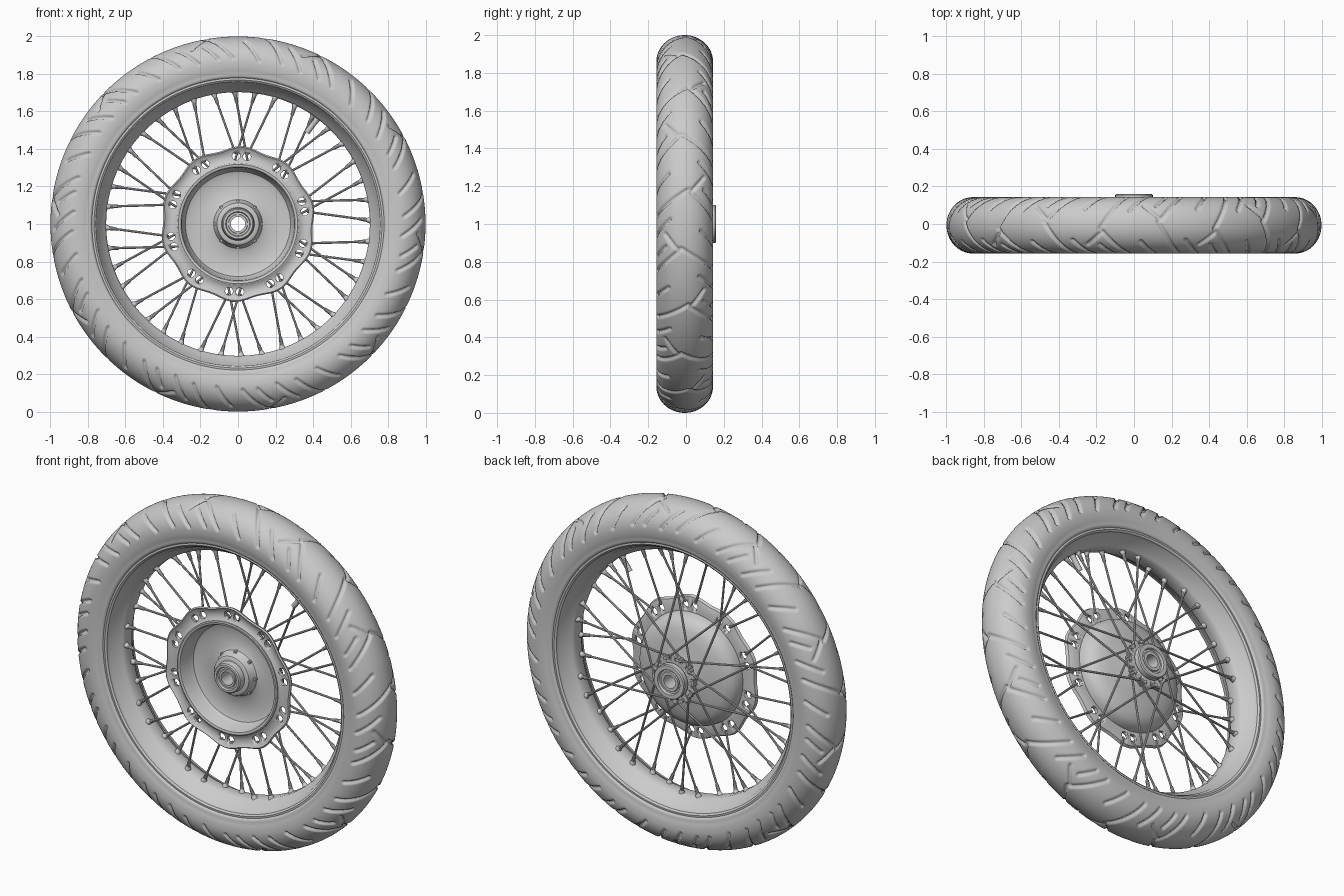
import bpy, bmesh, math
from mathutils import Vector, geometry

cube = bpy.data.objects.get("Cube")
if cube:
    bpy.data.objects.remove(cube, do_unlink=True)

GREY = bpy.data.materials.new("plain grey")
GREY.use_nodes = True
GREY.diffuse_color = (0.6, 0.6, 0.6, 1)
GREY.node_tree.nodes["Principled BSDF"].inputs["Base Color"].default_value = (0.6, 0.6, 0.6, 1)

PAIRS = 10                       # spoke-hole pairs around the hub
STEP = math.tau / PAIRS
START = math.radians(87)


def polar(r, a, y):
    """Point at radius r and angle a around the axle."""
    return Vector((r * math.cos(a), y, 1 + r * math.sin(a)))


def finish(name, bm, angle=35):
    bmesh.ops.recalc_face_normals(bm, faces=bm.faces[:])
    mesh = bpy.data.meshes.new(name)
    bm.to_mesh(mesh)
    bm.free()
    mesh.materials.append(GREY)
    obj = bpy.data.objects.new(name, mesh)
    bpy.context.collection.objects.link(obj)
    bpy.ops.object.select_all(action='DESELECT')
    obj.select_set(True)
    bpy.context.view_layer.objects.active = obj
    bpy.ops.object.shade_smooth_by_angle(angle=math.radians(angle))
    return obj


def revolve(name, profile, segs=128, shape=None, angle=35):
    """Spin a closed (y, r) loop about the axle; shape can bend each point."""
    bm = bmesh.new()
    rings = []
    for i in range(segs):
        a = math.tau * i / segs
        pts = [shape(y, r, a, k) if shape else (y, r) for k, (y, r) in enumerate(profile)]
        rings.append([bm.verts.new(polar(r, a, y)) for y, r in pts])
    n = len(profile)
    for i in range(segs):
        p, q = rings[i], rings[(i + 1) % segs]
        for k in range(n):
            m = (k + 1) % n
            bm.faces.new((p[k], p[m], q[m], q[k]))
    return finish(name, bm, angle)


def rod(bm, p, q, r1, r2, sides=10):
    """Tapered cylinder from p to q."""
    d = q - p
    mat = d.to_track_quat('Z', 'Y').to_matrix().to_4x4()
    mat.translation = (p + q) / 2
    bmesh.ops.create_cone(bm, cap_ends=True, segments=sides, radius1=r1, radius2=r2,
                          depth=d.length, matrix=mat)


# Tyre: rounded tread with bracket and slash grooves, mirrored and staggered
GROOVES = [
    [(.03, .20), (.17, .03), (.26, .11)],
    [(.12, .20), (.19, .11)],
    [(.24, .21), (.34, .08)],
    [(.36, .20), (.50, -.02)],
    [(.50, .21), (.59, .09)],
]
SEGMENTS = [(Vector(a), Vector(b)) for g in GROOVES for a, b in zip(g, g[1:])]
ACROSS = 58


def groove_depth(u, v):
    depth = 0
    for side, shift in ((1, 0), (-1, STEP / 2)):
        p = Vector(((u + shift) % STEP, side * v))
        if p.y < -.04:
            continue
        for a, b in SEGMENTS:
            if not min(a.x, b.x) - .02 < p.x < max(a.x, b.x) + .02:
                continue
            hit, f = geometry.intersect_point_line(p, a, b)
            d = (p - a.lerp(b, min(1, max(0, f)))).length
            w = min(1, max(0, (.012 - d) / .008))
            depth = max(depth, w * w * (3 - 2 * w))
    return .012 * depth


def tread(y, r, a, k):
    if k > ACROSS:
        return y, r
    t = math.pi * (k / ACROSS - .5)
    d = groove_depth(a, .145 * t)
    return y - d * math.sin(t), r - d * math.cos(t)


MID = -.007
arc = [math.pi * (k / ACROSS - .5) for k in range(ACROSS + 1)]
tyre = [(MID + .15 * math.sin(t), .86 + .14 * math.cos(t)) for t in arc]
wall = [(.149, .84), (.145, .815), (.138, .797), (.139, .79), (.13, .779), (.11, .774)]
tyre += [(MID + y, r) for y, r in wall] + [(MID - y, r) for y, r in reversed(wall)]
revolve("tyre", tyre, 800, tread, 75)

# Rim: lips, sloped shoulders and a drop centre
half = [(.118, .79), (.128, .783), (.13, .768), (.122, .758), (.105, .755), (.09, .742),
        (.065, .735), (.045, .712), (.03, .703)]
rim = half + [(-y, r) for y, r in reversed(half)]
revolve("rim", [(MID + y, r) for y, r in rim], 160)

# Hub shell: open brake drum at the front, barrel and cap at the back
hub = [(-.1, .325), (-.103, .318), (-.1, .305), (-.09, .3), (-.035, .293), (-.012, .28),
       (-.002, .255), (0, .2), (-.003, .15), (-.012, .13), (-.04, .118), (-.06, .112),
       (-.066, .102), (-.066, .088), (-.1, .084), (-.106, .078), (-.106, .066), (-.095, .062),
       (-.095, .052), (-.102, .05), (-.102, .038),
       (.152, .038), (.152, .055), (.145, .058), (.145, .068), (.16, .072), (.16, .095),
       (.154, .1), (.125, .1), (.12, .085), (.08, .075), (.055, .09), (.045, .13), (.035, .2),
       (.022, .26), (0, .3), (-.03, .318), (-.07, .325)]
revolve("hub_drum", hub)


# Lobed flanges carrying the spokes
def lobed(amount, limit):
    def shape(y, r, a, k):
        wave = math.cos(PAIRS * (a - START))
        return y, r + (amount * wave if r > limit else 0)
    return shape


plate = [(-.098, .318), (-.085, .335), (-.08, .36), (-.086, .39), (-.094, .4), (-.088, .407),
         (-.072, .4), (-.062, .365), (-.064, .318)]
flange = revolve("drum_flange", plate, 200, lobed(.009, .38))
star = revolve("rear_flange", [(.094, .07), (.094, .128), (.099, .135), (.108, .135),
                               (.113, .128), (.113, .07)], 120, lobed(.012, .1))

# Spoke holes through both flanges
for obj, r, y, size, spread in ((flange, .362, -.08, .021, 4.6), (star, .12, .103, .007, 9)):
    bm = bmesh.new()
    for k in range(PAIRS):
        for s in (-1, 1):
            a = START + k * STEP + s * math.radians(spread)
            rod(bm, polar(r, a, y - .04), polar(r, a, y + .04), size, size, 16)
    cutter = finish("hole_cutter", bm)
    cutter.hide_render = True
    mod = obj.modifiers.new("holes", 'BOOLEAN')
    mod.operation = 'DIFFERENCE'
    mod.solver = 'EXACT'
    mod.object = cutter
    bpy.context.view_layer.objects.active = obj
    bpy.ops.object.modifier_apply(modifier=mod.name)
    bpy.data.objects.remove(cutter, do_unlink=True)

# Spokes with rim nipples and hub heads: short front set, long crossed rear set
spokes, nipples = bmesh.new(), bmesh.new()
for k in range(PAIRS):
    c = START + k * STEP
    for s in (-1, 1):
        def at(r, deg, y):
            return polar(r, c + s * math.radians(deg), y)
        rear_y = .118 if s > 0 else .089
        for inner, outer in ((at(.375, 5, -.07), at(.712, 13.5, -.028)),
                             (at(.125, -50, rear_y), at(.712, 4.5, .012))):
            rod(spokes, inner, outer, .0062, .0062, 8)
            way = (inner - outer).normalized()
            rod(nipples, outer, outer + way * .025, .02, .011)
            rod(nipples, outer + way * .025, outer + way * .065, .011, .009)
        rod(spokes, at(.125, -50, .086), at(.125, -50, .121), .01, .01, 8)
finish("spokes", spokes)
finish("spoke_nipples", nipples)

# Bolts around the hub boss, and the rear hub
bolts = bmesh.new()
for k in range(8):
    a = math.tau * k / 8
    rod(bolts, polar(.125, a, .01), polar(.125, a, -.03), .011, .009)
    rod(bolts, polar(.1, a, .03), polar(.1, a, .095), .01, .01)
finish("hub_bolts", bolts)

# Valve stem with cap
valve = bmesh.new()
ANGLE = math.radians(53)
rod(valve, polar(.72, ANGLE, MID), polar(.675, ANGLE, MID), .02, .014, 16)
rod(valve, polar(.68, ANGLE, MID), polar(.61, ANGLE, MID), .015, .015, 16)
finish("valve_stem", valve)
